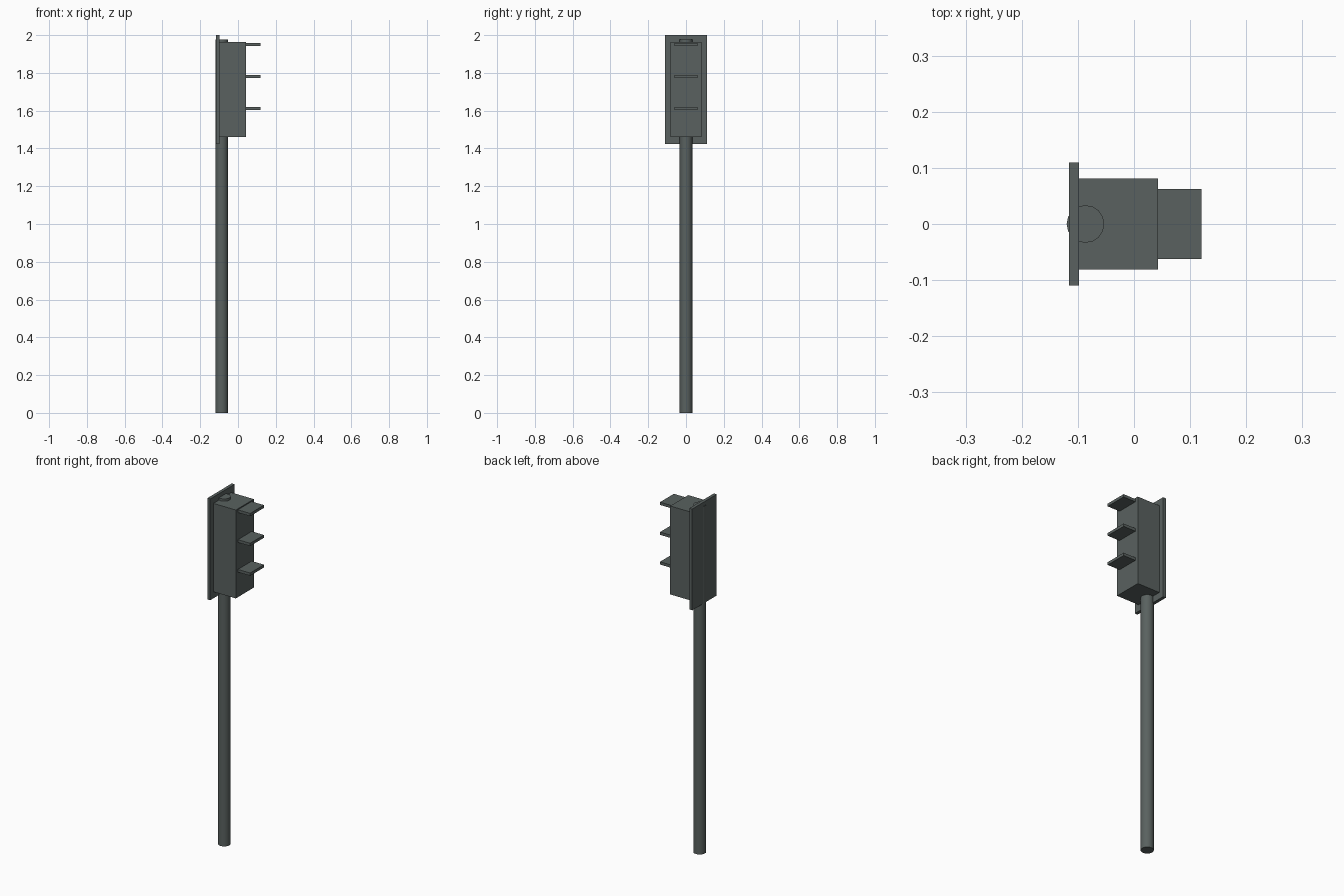
import bpy
import math

if "Cube" in bpy.data.objects:
    bpy.data.objects.remove(bpy.data.objects["Cube"])

paint = bpy.data.materials.new("dark_grey_paint")
paint.diffuse_color = (0.10, 0.12, 0.115, 1)
paint.use_nodes = True
paint.node_tree.nodes["Principled BSDF"].inputs["Base Color"].default_value = paint.diffuse_color


def box(name, x0, x1, half_width, z0, z1):
    """Box spanning x0..x1 and z0..z1, centred on y = 0."""
    bpy.ops.mesh.primitive_cube_add(
        size=1, location=((x0 + x1) / 2, 0, (z0 + z1) / 2))
    ob = bpy.context.object
    ob.name = name
    ob.scale = (x1 - x0, 2 * half_width, z1 - z0)
    bpy.ops.object.transform_apply(location=False, rotation=False, scale=True)
    ob.data.materials.append(paint)
    return ob


# Pole, poking slightly out of the housing top and the back plate
POLE_TOP = 1.977
bpy.ops.mesh.primitive_cylinder_add(
    vertices=16, radius=0.0335, depth=POLE_TOP,
    location=(-0.0865, 0, POLE_TOP / 2), rotation=(0, 0, math.pi / 2))
pole = bpy.context.object
pole.name = "pole"
pole.data.materials.append(paint)
bpy.ops.object.shade_smooth_by_angle(angle=math.radians(40))

# Back plate and lamp housing
box("back_plate", -0.116, -0.098, 0.11, 1.424, 2.0)
box("lamp_housing", -0.098, 0.043, 0.081, 1.461, 1.964)

# Three flat visors above the lamps
for i, z in enumerate((1.95, 1.78, 1.611)):
    box(f"visor_{i + 1}", 0.043, 0.12, 0.062, z - 0.008, z + 0.008)
